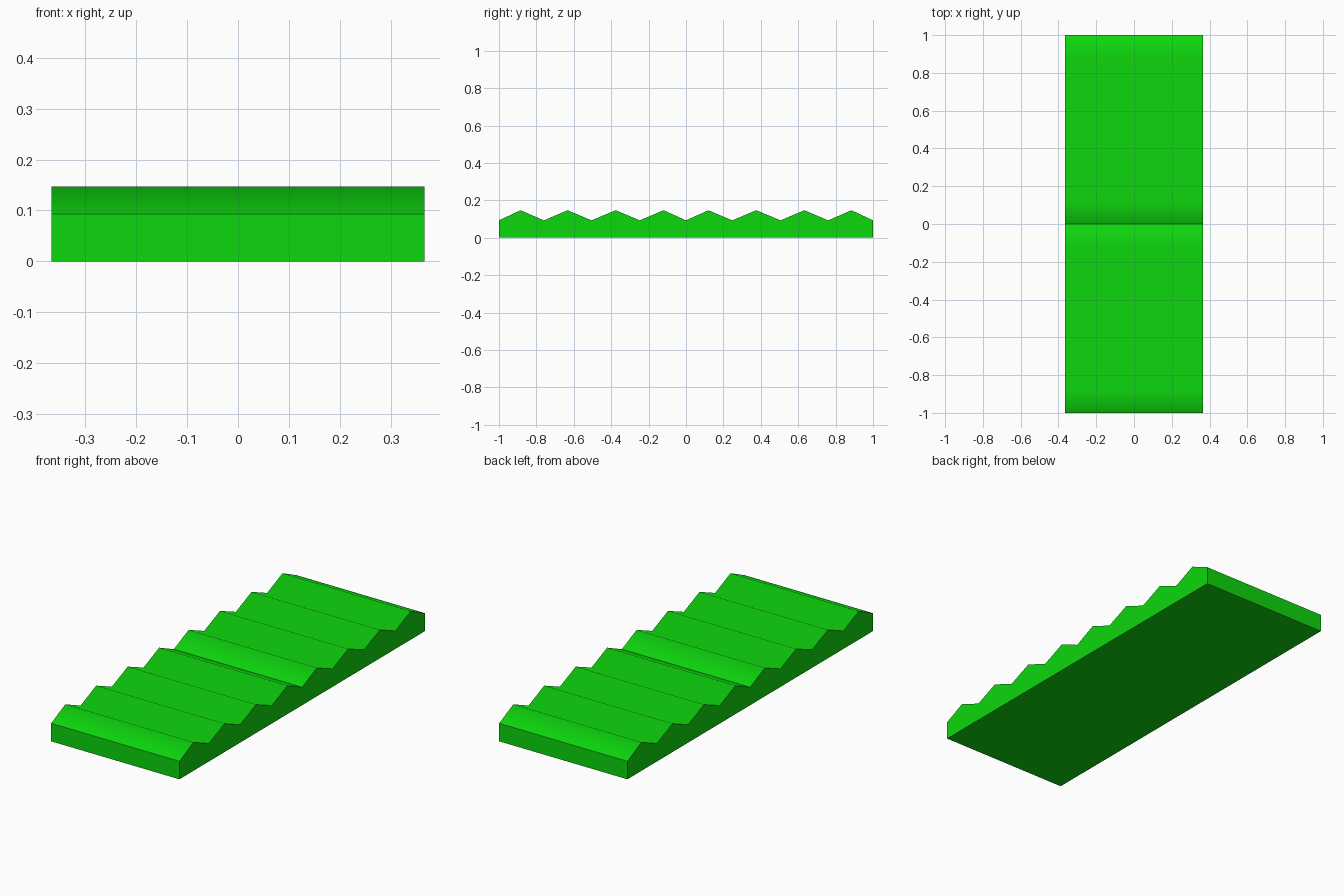
import bpy
import bmesh
import math

cube = bpy.data.objects.get("Cube")
if cube:
    bpy.data.objects.remove(cube)

HALF_WIDTH, VALLEY, PEAK = 0.366, 0.093, 0.147

# Green material
green = bpy.data.materials.new("bright_green")
green.use_nodes = True
colour = (0.004, 0.68, 0.004, 1)
green.diffuse_color = colour
green.node_tree.nodes["Principled BSDF"].inputs["Base Color"].default_value = colour

# Zigzag profile: valleys and peaks alternate, mirrored about the middle
half = [1.0, 0.885, 0.76, 0.633, 0.505, 0.376, 0.247, 0.12]
stations = [-y for y in half] + [0.0] + half[::-1]
profile = [(y, PEAK if i % 2 else VALLEY) for i, y in enumerate(stations)]
profile += [(1.0, 0.0), (-1.0, 0.0)]

# Extrude the profile across the width
bm = bmesh.new()
side = bm.faces.new([bm.verts.new((-HALF_WIDTH, y, z)) for y, z in profile])
grown = bmesh.ops.extrude_face_region(bm, geom=[side], use_keep_orig=True)
moved = [v for v in grown["geom"] if isinstance(v, bmesh.types.BMVert)]
bmesh.ops.translate(bm, verts=moved, vec=(2 * HALF_WIDTH, 0, 0))
bmesh.ops.recalc_face_normals(bm, faces=bm.faces[:])
mesh = bpy.data.meshes.new("ridged_slab")
bm.to_mesh(mesh)
bm.free()
mesh.materials.append(green)

slab = bpy.data.objects.new("ridged_slab", mesh)
bpy.context.collection.objects.link(slab)
bpy.ops.object.select_all(action='DESELECT')
slab.select_set(True)
bpy.context.view_layer.objects.active = slab

# Soft ridges, crisp rim, and a crisp seam between the two halves
bpy.ops.object.shade_smooth_by_angle(angle=math.radians(58))
for edge in mesh.edges:
    if all(abs(mesh.vertices[i].co.y) < 0.001 for i in edge.vertices):
        edge.use_edge_sharp = True
